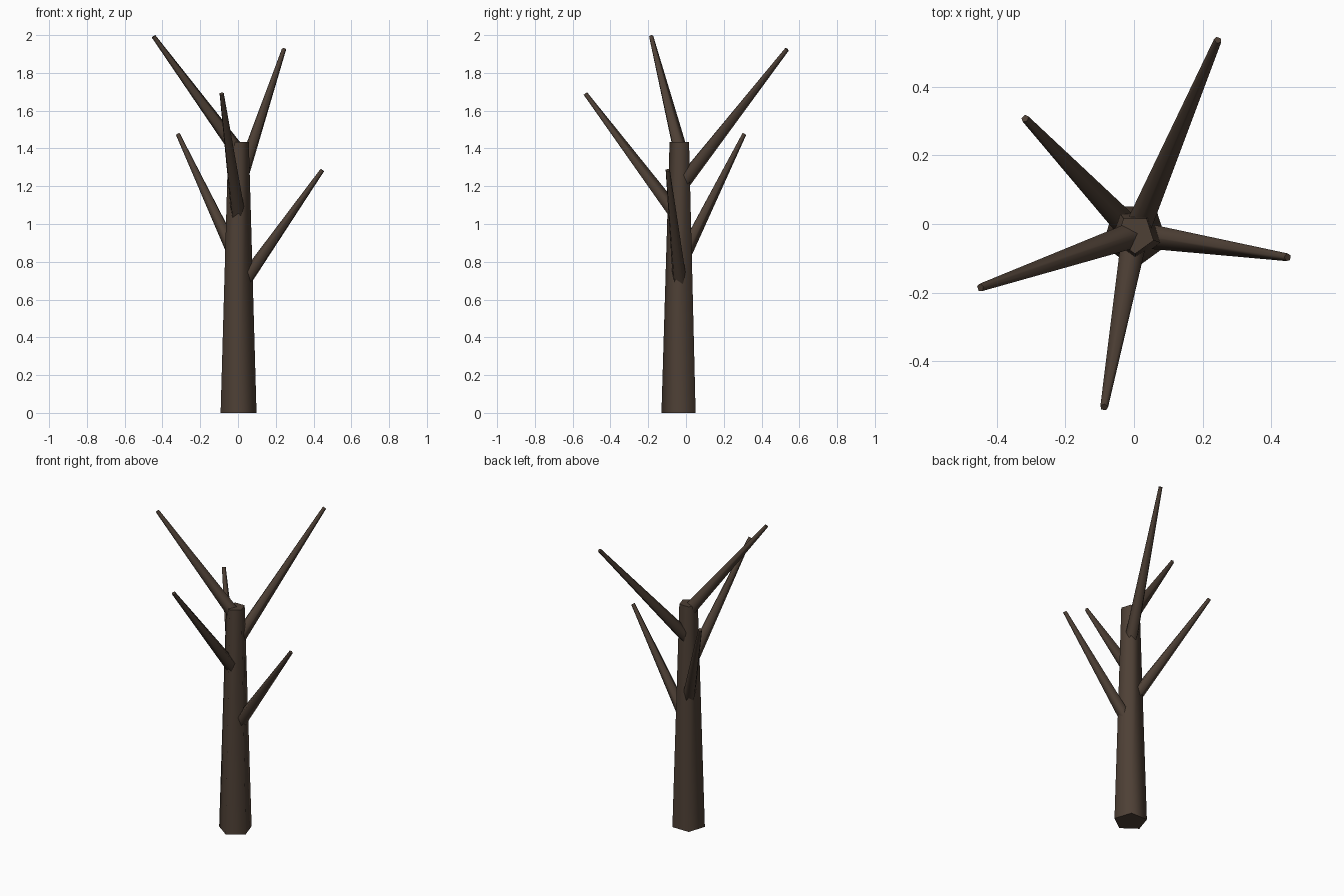
import bpy
from math import sin, cos, tau
from mathutils import Vector

cube = bpy.data.objects.get("Cube")
if cube:
    bpy.data.objects.remove(cube, do_unlink=True)

SIDES = 5

bark = bpy.data.materials.new("dark_brown_bark")
bark.use_nodes = True
colour = (0.076, 0.051, 0.036, 1)
bark.diffuse_color = colour
bsdf = next(n for n in bark.node_tree.nodes if n.type == 'BSDF_PRINCIPLED')
bsdf.inputs["Base Color"].default_value = colour
bsdf.inputs["Roughness"].default_value = 0.9


def tapered_limb(name, start, end, r_start, r_end, ridge):
    """Five-sided tapered limb; one of its ridges points towards 'ridge'."""
    start, end = Vector(start), Vector(end)
    axis = (end - start).normalized()
    u = Vector(ridge)
    u = (u - axis * u.dot(axis)).normalized()
    v = axis.cross(u)
    verts = [p + (u * cos(tau * i / SIDES) + v * sin(tau * i / SIDES)) * r
             for p, r in ((start, r_start), (end, r_end)) for i in range(SIDES)]
    walls = [(i, (i + 1) % SIDES, (i + 1) % SIDES + SIDES, i + SIDES)
             for i in range(SIDES)]
    caps = [tuple(reversed(range(SIDES))), tuple(range(SIDES, 2 * SIDES))]
    mesh = bpy.data.meshes.new(name)
    mesh.from_pydata(verts, [], walls + caps)
    mesh.materials.append(bark)
    # Rounded shading round the limb, flat ends
    for poly in mesh.polygons:
        poly.use_smooth = len(poly.vertices) == 4
    obj = bpy.data.objects.new(name, mesh)
    bpy.context.collection.objects.link(obj)
    return obj


# Trunk, with a ridge facing the front
CX, CY = 0.003, -0.03
tapered_limb("trunk", (CX, CY, 0), (CX, CY, 1.435), 0.1, 0.057, (0, -1, 0))

# Branches: height on the trunk axis, then the tip
branches = {
    "low_left_branch": (0.65, (0.447, -0.097, 1.285)),
    "low_back_branch": (0.80, (-0.317, 0.307, 1.475)),
    "front_branch": (1.02, (-0.087, -0.533, 1.69)),
    "high_back_branch": (1.20, (0.244, 0.535, 1.925)),
    "high_right_branch": (1.38, (-0.447, -0.185, 1.993)),
}
for name, (height, tip) in branches.items():
    tapered_limb(name, (CX, CY, height), tip, 0.041, 0.012, (0, 0, 1))
